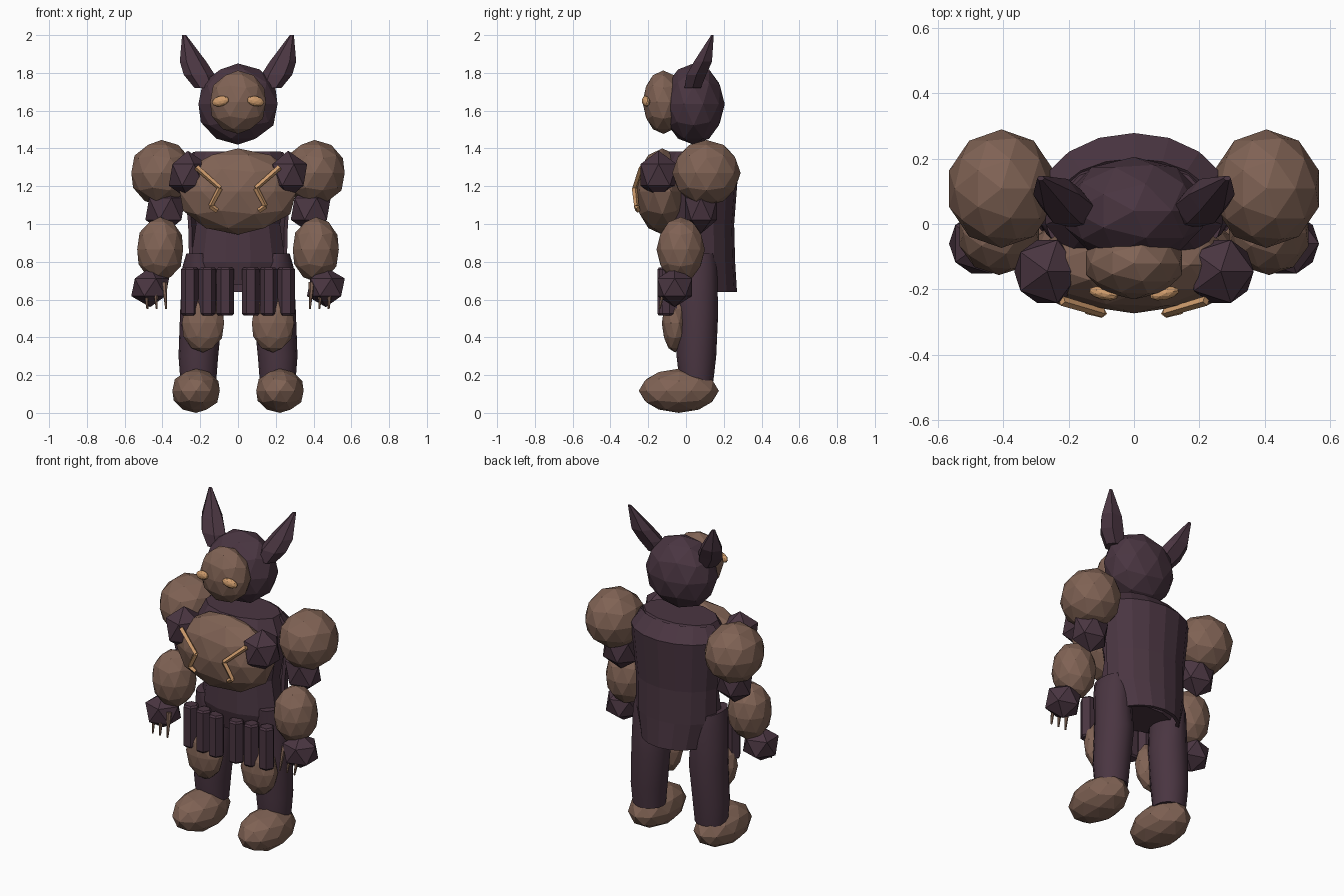
import bpy
from math import sin, cos, pi, radians
from mathutils import Vector

cube = bpy.data.objects.get("Cube")
if cube:
    bpy.data.objects.remove(cube, do_unlink=True)


def material(name, rgb):
    m = bpy.data.materials.new(name)
    m.use_nodes = True
    m.diffuse_color = (*rgb, 1)
    for n in m.node_tree.nodes:
        if n.type == 'BSDF_PRINCIPLED':
            n.inputs["Base Color"].default_value = (*rgb, 1)
    return m


DARK = material("dark plum", (0.068, 0.036, 0.053))
BROWN = material("dusty brown", (0.215, 0.123, 0.089))
GOLD = material("pale gold", (0.62, 0.33, 0.15))
SIDES = (("left", 1), ("right", -1))


def finish(ob, name, mat, smooth=False):
    ob.name = name
    ob.data.materials.append(mat)
    if smooth:
        bpy.ops.object.select_all(action='DESELECT')
        ob.select_set(True)
        bpy.context.view_layer.objects.active = ob
        bpy.ops.object.shade_smooth_by_angle(angle=radians(40))
    return ob


def ball(name, loc, size, mat, detail=2, rot=(0, 0, 0)):
    bpy.ops.mesh.primitive_ico_sphere_add(subdivisions=detail, radius=1, location=loc, rotation=rot)
    ob = bpy.context.object
    ob.scale = size
    return finish(ob, name, mat)


def mesh_object(name, verts, faces, mat, smooth=False):
    me = bpy.data.meshes.new(name)
    me.from_pydata(verts, [], faces)
    me.update()
    ob = bpy.data.objects.new(name, me)
    bpy.context.collection.objects.link(ob)
    return finish(ob, name, mat, smooth)


def loft(name, rings, n, mat, smooth=False, turn=0.0):
    """Stack horizontal ellipses given as (centre, rx, ry) and cap the ends."""
    verts = []
    for (x, y, z), rx, ry in rings:
        for i in range(n):
            a = 2 * pi * (i + turn) / n
            verts.append((x + rx * cos(a), y + ry * sin(a), z))
    faces = [tuple(range(n))[::-1], tuple(range(len(verts) - n, len(verts)))]
    for r in range(len(rings) - 1):
        for i in range(n):
            j = (i + 1) % n
            faces.append((r * n + i, r * n + j, (r + 1) * n + j, (r + 1) * n + i))
    return mesh_object(name, verts, faces, mat, smooth)


def bar(name, p, q, r1, r2, mat, sides=4):
    p, q = Vector(p), Vector(q)
    d = q - p
    bpy.ops.mesh.primitive_cone_add(vertices=sides, radius1=r1, radius2=r2, depth=d.length,
                                    location=(p + q) / 2, rotation=d.to_track_quat('Z', 'Y').to_euler())
    return finish(bpy.context.object, name, mat)


# Head, mask and torso
ball("head", (0, 0.04, 1.635), (0.22, 0.165, 0.215), DARK)
ball("face_mask", (0, -0.12, 1.645), (0.155, 0.11, 0.168), BROWN)
ball("chest_plate", (0, -0.125, 1.172), (0.325, 0.148, 0.228), BROWN)
loft("torso", [((0, 0.05, 0.68), 0.21, 0.13), ((0, 0.05, 0.80), 0.26, 0.16),
               ((0, 0.05, 1.00), 0.23, 0.15), ((0, 0.05, 1.29), 0.28, 0.20),
               ((0, 0.05, 1.385), 0.235, 0.14)], 12, DARK, turn=0.5)

# Cape: a half shell around the back, folded in at the collar
STEPS = 8
cape_rows = [(0.64, 0.22, 0.27), (0.80, 0.26, 0.26), (1.00, 0.265, 0.255),
             (1.30, 0.295, 0.278), (1.38, 0.24, 0.20)]
verts, faces = [], []
for z, rx, back in cape_rows:
    for i in range(STEPS + 1):
        a = radians(-85 + 170 * i / STEPS)
        verts.append((rx * sin(a), 0.06 + (back - 0.06) * cos(a), z))
for r in range(len(cape_rows) - 1):
    for i in range(STEPS):
        k = r * (STEPS + 1) + i
        faces.append((k + 1, k, k + STEPS + 1, k + STEPS + 2))
cape = mesh_object("cape", verts, faces, DARK)
solid = cape.modifiers.new("thickness", 'SOLIDIFY')
solid.thickness = 0.02
solid.offset = -1

for side, s in SIDES:
    # Ear
    loft(side + "_ear", [((s * 0.17, 0.035, 1.72), 0.06, 0.05), ((s * 0.205, 0.055, 1.79), 0.082, 0.06),
                         ((s * 0.238, 0.09, 1.86), 0.07, 0.055), ((s * 0.285, 0.14, 2.0), 0.011, 0.008)],
         6, DARK)
    # Eye
    ball(side + "_eye", (s * 0.093, -0.212, 1.65), (0.047, 0.02, 0.027), GOLD,
         rot=(0, s * radians(12), s * radians(12)))
    # Arm
    ball(side + "_shoulder", (s * 0.405, 0.108, 1.27), (0.168, 0.181, 0.175), BROWN)
    ball(side + "_upper_arm", (s * 0.385, 0.08, 1.08), (0.118, 0.10, 0.13), DARK, 1)
    ball(side + "_forearm", (s * 0.412, -0.028, 0.865), (0.128, 0.128, 0.172), BROWN)
    ball(side + "_hand", (s * 0.465, -0.06, 0.665), (0.112, 0.108, 0.105), DARK, 1)
    for i in range(3):
        x = s * (0.38 + 0.05 * i)
        bar(f"{side}_claw_{i + 1}", (x + s * 0.01, -0.11, 0.69), (x, -0.14, 0.55), 0.016, 0.005, BROWN, 6)
    # Chest guard and zigzag trim
    ball(side + "_chest_guard", (s * 0.265, -0.145, 1.26), (0.113, 0.113, 0.128), DARK, 1)
    path = [(s * 0.22, -0.235, 1.30), (s * 0.095, -0.272, 1.19),
            (s * 0.145, -0.262, 1.095), (s * 0.11, -0.255, 1.07)]
    for i in range(3):
        bar(f"{side}_trim_{i + 1}", path[i], path[i + 1], 0.015, 0.013, GOLD)
    # Leg, knee guard and foot
    loft(side + "_leg", [((s * 0.21, 0.055, 0.17), 0.095, 0.09), ((s * 0.21, 0.055, 0.30), 0.105, 0.105),
                         ((s * 0.195, 0.06, 0.52), 0.112, 0.11), ((s * 0.20, 0.05, 0.77), 0.095, 0.115),
                         ((s * 0.215, 0.04, 0.845), 0.058, 0.11)], 16, DARK, True)
    ball(side + "_knee_guard", (s * 0.185, -0.058, 0.475), (0.117, 0.07, 0.155), BROWN)
    ball(side + "_foot", (s * 0.222, -0.038, 0.117), (0.132, 0.212, 0.117), BROWN)
    # Belt pouches
    for i in range(3):
        c = (s * (0.068 + 0.094 * i), -0.112 + 0.012 * i)
        loft(f"{side}_pouch_{i + 1}", [((*c, 0.515), 0.036, 0.036), ((*c, 0.525), 0.046, 0.046),
                                       ((*c, 0.76), 0.046, 0.046), ((*c, 0.77), 0.036, 0.036)], 6, DARK)
